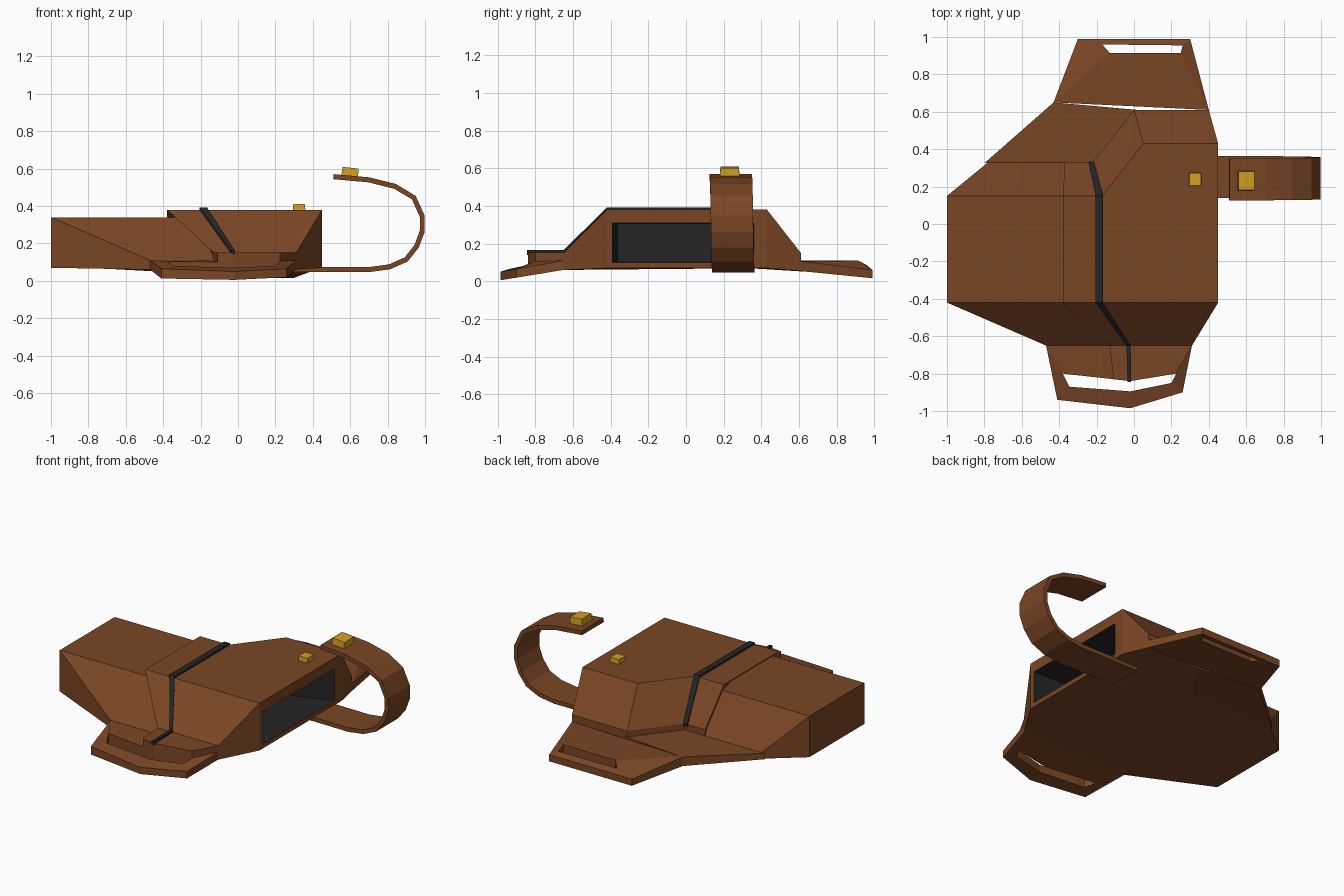
import bpy, bmesh, math
from mathutils import Vector

if "Cube" in bpy.data.objects:
    bpy.data.objects.remove(bpy.data.objects["Cube"])


def material(name, rgb):
    m = bpy.data.materials.new(name)
    m.diffuse_color = (*rgb, 1)
    m.use_nodes = True
    m.node_tree.nodes["Principled BSDF"].inputs["Base Color"].default_value = m.diffuse_color
    return m


LEATHER = material("brown leather", (0.195, 0.061, 0.018))
BLACK = material("black trim", (0.018, 0.018, 0.019))
GOLD = material("gold metal", (0.65, 0.35, 0.016))


def finish(name, bm, *mats):
    bmesh.ops.remove_doubles(bm, verts=bm.verts, dist=1e-4)
    bmesh.ops.recalc_face_normals(bm, faces=bm.faces)
    mesh = bpy.data.meshes.new(name)
    bm.to_mesh(mesh)
    bm.free()
    for m in mats:
        mesh.materials.append(m)
    ob = bpy.data.objects.new(name, mesh)
    bpy.context.collection.objects.link(ob)
    return ob


def loft(rings, closed=False):
    """Join equal rings of points; cap both ends, or close into a loop."""
    bm = bmesh.new()
    vs = [[bm.verts.new(p) for p in r] for r in rings]
    n = len(vs[0])
    pairs = list(zip(vs, vs[1:])) + ([(vs[-1], vs[0])] if closed else [])
    for a, b in pairs:
        for i in range(n):
            j = (i + 1) % n
            bm.faces.new((a[i], a[j], b[j], b[i]))
    if not closed:
        bm.faces.new(vs[0])
        bm.faces.new(vs[-1])
    return bm


def hull(points):
    bm = bmesh.new()
    for p in points:
        bm.verts.new(p)
    bmesh.ops.convex_hull(bm, input=bm.verts)
    bmesh.ops.dissolve_limit(bm, angle_limit=0.01, verts=bm.verts, edges=bm.edges)
    return bm


def under(y):
    """Height of the underside along the depth."""
    if y < -0.65:
        return 0.06 + (y + 0.65) * 0.163
    if y < -0.42:
        return 0.07 + (y + 0.42) * 0.043
    return 0.07 - max(0, y - 0.45) * 0.1


def floor(ring):
    return [(p[0], p[1], under(p[1])) for p in ring]


def at(ring, z):
    return [(x, y, z) for x, y in ring]


# Raised cover: flat top, sloping front and back, upright mouth side
top = at([(-.38, -.42), (.45, -.42), (.45, -.42), (.45, .43), (.45, .43),
          (.05, .43), (-.17, .15), (-.38, .15)], .38)
mid = [(-.13, -.65, .15), (.31, -.65, .15), (.45, -.42, .38), (.45, .43, .38),
       (.40, .61, .15), (0, .61, .15), (-.22, .33, .15), (-.37, .33, .15)]
bm = loft([top, mid, floor(mid)])
bmesh.ops.remove_doubles(bm, verts=bm.verts, dist=1e-4)
bmesh.ops.recalc_face_normals(bm, faces=bm.faces)

# Dark pocket opening in the mouth side
mouth = max((f for f in bm.faces if f.normal.x > .99), key=lambda f: f.calc_area())
bmesh.ops.inset_individual(bm, faces=[mouth], thickness=0.02)
for v in mouth.verts:
    v.co = (.45, -.39 if v.co.y < 0 else .36, .10 if v.co.z < .22 else .31)
mouth = bmesh.ops.extrude_discrete_faces(bm, faces=[mouth])["faces"][0]
for v in mouth.verts:
    v.co = (-.1, -.365 if v.co.y < 0 else .15, .105 if v.co.z < .2 else .305)
mouth.material_index = 1
for e in mouth.edges:
    for f in e.link_faces:
        f.material_index = 1
finish("raised_cover", bm, LEATHER, BLACK)

# Lower body block on the left
body_top = [(x, y, .34) for x in (-1, -.33) for y in (-.42, .15)]
skirt = [(-.47, -.65, .11), (-.08, -.65, .11), (-.78, .33, .11), (-.22, .33, .11)]
finish("lower_body", hull(body_top + skirt + floor(skirt) + floor(body_top[:2])), LEATHER)

# Flat plate behind the lower body
plate = at([(-.80, .325), (-.43, .65), (.02, .61), (-.18, .325)], .11)
finish("back_plate", loft([plate, floor(plate)]), LEATHER)

# Slotted belt flaps
outer = [(-.43, .65, .11), (-.30, .99, .06), (.30, .99, .06), (.40, .61, .105)]
inner = [(-.13, .915, .11), (-.17, .96, .085), (.26, .955, .08), (.25, .915, .11)]
finish("back_flap", loft([outer, inner, floor(inner), floor(outer)], True), LEATHER)

outer = [(-.47, -.65, .11), (-.41, -.94, .065), (-.02, -.985, .05),
         (.26, -.90, .065), (.31, -.65, .11), (-.08, -.65, .11)]
inner = [(-.38, -.80, .105), (-.345, -.87, .08), (-.02, -.895, .07),
         (.20, -.85, .08), (.225, -.80, .105), (-.02, -.84, .10)]
finish("front_flap", loft([outer, inner, floor(inner), floor(outer)], True), LEATHER)

# Ledge in front of the cover
ledge = [(-.13, -.65), (.31, -.65), (.225, -.80), (-.02, -.84), (-.11, -.83)]
finish("front_ledge", loft([at(ledge, .152), at(ledge, .09)]), LEATHER)

# Black trim strip running over the cover
strip = [(.335, -.245, -.215, .158), (.15, -.205, -.165, .392), (-.42, -.205, -.165, .392),
         (-.65, -.04, -.018, .165), (-.845, -.035, -.015, .165)]
finish("trim_strip", loft([[(l, y, z), (r, y, z), (r, y, z - .025), (l, y, z - .025)]
                           for y, l, r, z in strip]), BLACK)

# Curled closing strap
path = [Vector(p) for p in
        [(.28, .062), (.70, .060), (.81, .075), (.90, .115), (.955, .185), (.985, .265),
         (.985, .345), (.94, .445), (.84, .505), (.70, .540), (.51, .557)]]
rings = []
for i, p in enumerate(path):
    d = (path[min(i + 1, len(path) - 1)] - path[max(i - 1, 0)]).normalized()
    n = Vector((-d.y, d.x)) * 0.0135
    a, b = p + n, p - n
    lo = .14 - .015 * i / 10
    hi = lo + .225
    rings.append([(a.x, lo, a.y), (a.x, hi, a.y), (b.x, hi, b.y), (b.x, lo, b.y)])
finish("closing_strap", loft(rings), LEATHER)


# Gold snap fasteners
def snap(name, centre, sx, sy, h, tilt=0):
    base = [(-sx, -sy), (sx, -sy), (sx, sy), (-sx, sy)]
    ob = finish(name, loft([at(base, 0), at([(x * .95, y * .95) for x, y in base], h)]), GOLD)
    ob.location = centre
    ob.rotation_euler.y = math.radians(tilt)


snap("strap_snap", (.597, .232, .558), .045, .052, .047, 6)
snap("cover_snap", (.327, .24, .378), .033, .035, .032)
